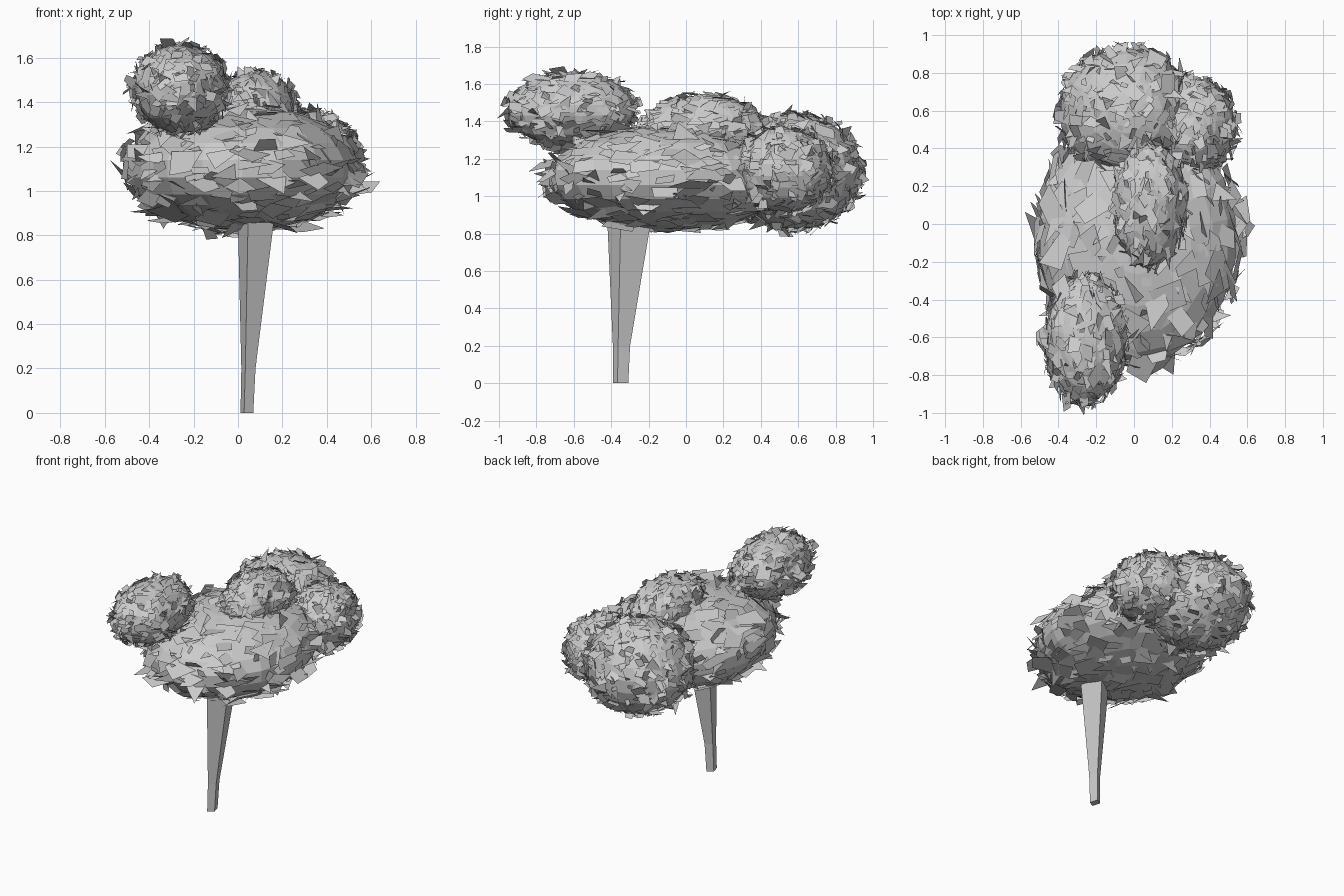
import bpy, bmesh, math, random
from mathutils import Vector

if "Cube" in bpy.data.objects:
    bpy.data.objects.remove(bpy.data.objects["Cube"])

random.seed(7)


def finish(bm, name):
    mesh = bpy.data.meshes.new(name)
    bm.to_mesh(mesh)
    bm.free()
    obj = bpy.data.objects.new(name, mesh)
    bpy.context.collection.objects.link(obj)
    return obj


def foliage(name, center, radii, count, size):
    """Low-poly ellipsoid clump with flat leaf cards scattered over it."""
    c, r = Vector(center), Vector(radii)
    bm = bmesh.new()
    bmesh.ops.create_uvsphere(bm, u_segments=18, v_segments=11, radius=1.0)
    for i in range(count):
        # even spread of points over the sphere
        z = 1 - 2 * (i + 0.5) / count
        a = i * 2.39996 + random.uniform(-0.15, 0.15)
        k = math.sqrt(1 - z * z)
        n = Vector((k * math.cos(a), k * math.sin(a), z))
        t = n.orthogonal().normalized()
        b = n.cross(t)
        spin = random.uniform(0, math.tau)
        u = t * math.cos(spin) + b * math.sin(spin)
        v = n.cross(u)
        # tip the card out of the surface
        tilt = random.uniform(0.05, 0.9)
        u = u * math.cos(tilt) + n * math.sin(tilt)
        s = size * random.uniform(0.5, 1.35)
        corners = [(-0.5, -0.45), (0.6, -0.4), (0.55, 0.35), (-0.5, 0.5)]
        if i % 3 == 0:
            corners = [(-0.5, -0.5), (0.8, 0.0), (-0.4, 0.5)]
        p = n * random.uniform(0.98, 1.05)
        bm.faces.new([bm.verts.new(p + u * s * (x + random.uniform(-.2, .2))
                                   + v * s * (y + random.uniform(-.2, .2)))
                      for x, y in corners])
    for vert in bm.verts:
        vert.co = c + Vector((vert.co.x * r.x, vert.co.y * r.y, vert.co.z * r.z))
    return finish(bm, name)


# Leaf clumps: name, centre, radii, leaf count, leaf size relative to radius
for args in [
    ("main_foliage", (0.02, -0.08, 1.10), (0.53, 0.66, 0.28), 340, 0.23),
    ("front_top_foliage", (-0.26, -0.61, 1.46), (0.215, 0.34, 0.20), 340, 0.26),
    ("middle_top_foliage", (0.08, 0.10, 1.35), (0.19, 0.33, 0.19), 320, 0.25),
    ("back_foliage", (-0.04, 0.58, 1.13), (0.355, 0.355, 0.31), 420, 0.2),
    ("back_side_foliage", (0.31, 0.52, 1.14), (0.23, 0.26, 0.225), 340, 0.24),
]:
    foliage(*args)

# Trunk: tapered, turned four-sided column flaring upward
# each ring: centre x, y, z and scale of the turned section
section = [(-0.035, -0.115), (0.08, -0.045), (0.035, 0.115), (-0.08, 0.045)]
bm = bmesh.new()
rings = [[bm.verts.new((x + s * px, y + s * py, z)) for px, py in section]
         for x, y, z, s in [(0.04, -0.35, 0.0, 0.36), (0.047, -0.345, 0.2, 0.4),
                            (0.08, -0.305, 0.85, 1.0), (0.085, -0.30, 1.0, 1.1)]]
for lo, hi in zip(rings, rings[1:]):
    for i in range(4):
        j = (i + 1) % 4
        bm.faces.new((lo[i], lo[j], hi[j], hi[i]))
bm.faces.new(rings[0][::-1])
bm.faces.new(rings[-1])
finish(bm, "trunk")
